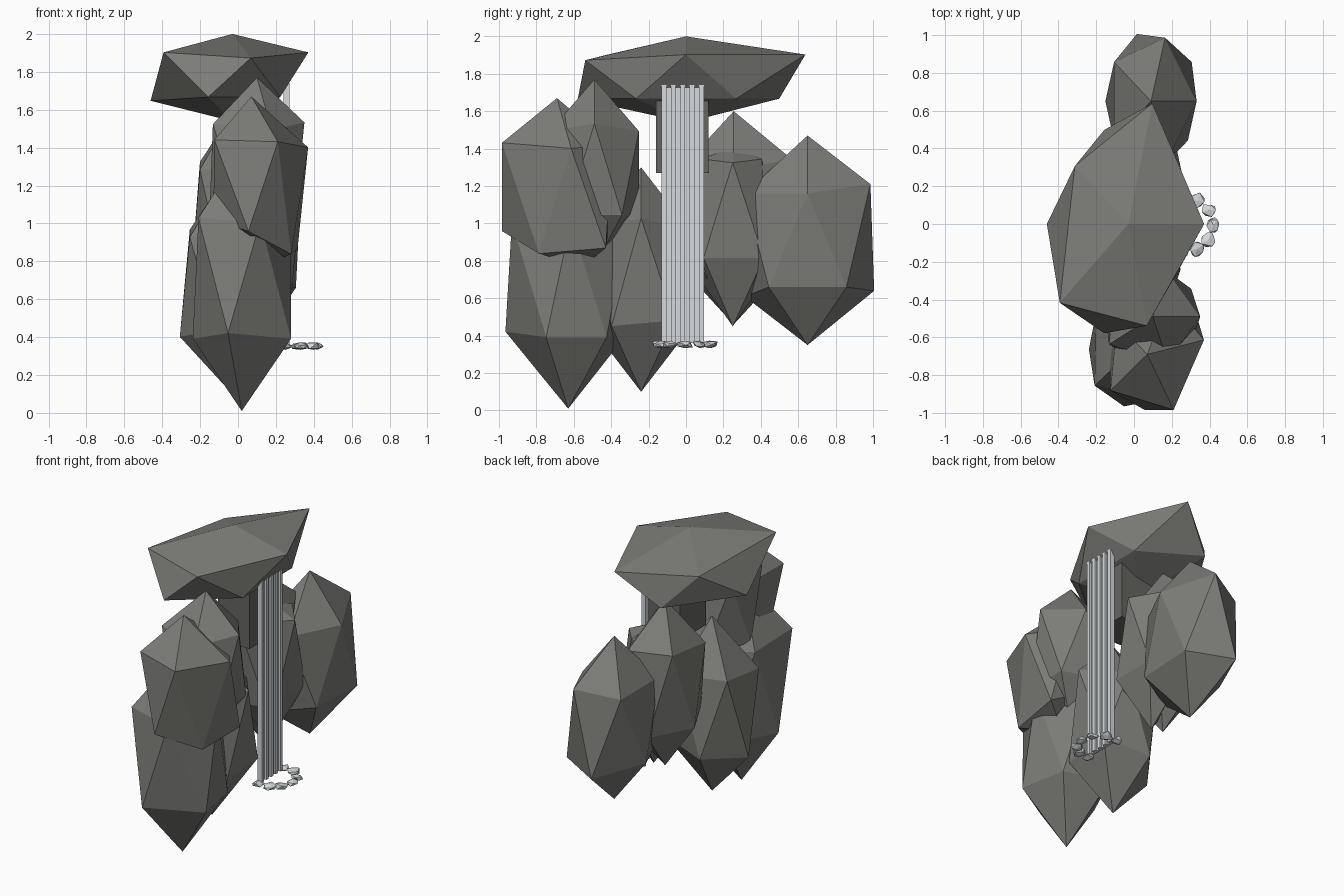
import bpy
import bmesh
from math import cos, sin, radians, sqrt
import random

cube = bpy.data.objects.get("Cube")
if cube:
    bpy.data.objects.remove(cube, do_unlink=True)
random.seed(4)


def material(name, colour):
    mat = bpy.data.materials.new(name)
    mat.use_nodes = True
    rgba = (*colour, 1)
    mat.diffuse_color = rgba
    mat.node_tree.nodes["Principled BSDF"].inputs["Base Color"].default_value = rgba
    return mat


STONE = material("stone_grey", (0.2, 0.2, 0.185))
DARK = material("dark_stone", (0.13, 0.13, 0.12))
WATER = material("pale_water", (0.66, 0.70, 0.73))
PEBBLE = material("pale_pebble", (0.66, 0.69, 0.7))


def finish(name, bm, mat):
    bmesh.ops.recalc_face_normals(bm, faces=bm.faces)
    mesh = bpy.data.meshes.new(name)
    bm.to_mesh(mesh)
    bm.free()
    mesh.materials.append(mat)
    obj = bpy.data.objects.new(name, mesh)
    bpy.context.scene.collection.objects.link(obj)


def rock(name, centre, size, turn=0, mat=STONE, moves={}):
    """Twenty-sided rock: two poles and two rings of five; moves shifts single corners."""
    corners = {"top": (0, 0, 1), "base": (0, 0, -1)}
    ring, level = 2 / sqrt(5), 1 / sqrt(5)
    for k in range(5):
        for key, side, start in (("up", 1, 0), ("low", -1, 36)):
            a = radians(turn + start + 72 * k)
            corners[f"{key}{k}"] = (ring * cos(a), ring * sin(a), side * level)
    bm = bmesh.new()
    for key, p in corners.items():
        shift = moves.get(key, (0, 0, 0))
        bm.verts.new([c + q * s + d for c, q, s, d in zip(centre, p, size, shift)])
    bmesh.ops.convex_hull(bm, input=bm.verts)
    finish(name, bm, mat)


def box(name, low, high, mat):
    bm = bmesh.new()
    bmesh.ops.create_cube(bm, size=1)
    for v in bm.verts:
        v.co = [l + (h - l) * (c + 0.5) for l, h, c in zip(low, high, v.co)]
    finish(name, bm, mat)


# Overhanging cap slab
rock("cap_slab", (-0.03, 0, 1.77), (0.46, 0.68, 0.23), moves={
    "up0": (-0.01, 0, 0.03), "up1": (0, 0.06, 0.03), "up2": (0.05, -0.05, -0.02),
    "up3": (-0.03, -0.06, 0.03), "up4": (-0.03, 0.04, 0),
    "low0": (-0.08, -0.09, 0), "low1": (0, -0.08, 0), "low2": (-0.02, 0, -0.02),
    "low4": (-0.08, 0.09, 0)})

# Front cluster of boulders
rock("lower_front_boulder", (0.02, -0.64, 0.7), (0.29, 0.375, 0.69), 4,
     moves={"low4": (0.04, 0.07, 0), "base": (0, 0.01, 0), "up3": (-0.03, 0, 0.02),
            "low3": (-0.01, 0, 0.03), "up4": (0, 0.02, 0)})
rock("upper_front_boulder", (0.12, -0.69, 1.22), (0.28, 0.34, 0.45), 3,
     moves={"top": (-0.05, 0, 0), "up0": (0, 0.06, -0.02), "up3": (-0.05, 0, 0.02),
            "up4": (0, -0.01, 0.01), "low0": (0, 0.07, -0.15), "low4": (-0.05, 0.07, -0.18),
            "base": (0, 0.14, 0), "low3": (0, 0, -0.06)})
rock("front_peak", (0.1, -0.49, 1.27), (0.28, 0.28, 0.5), 0,
     moves={"up0": (0, 0, 0.04), "up3": (-0.03, 0, 0.03)})

# Middle boulders on each side of the fall
rock("middle_boulder", (-0.03, -0.24, 0.7), (0.31, 0.3, 0.6), 0,
     moves={"low2": (0, 0, -0.03), "up0": (0, 0, 0.06), "up3": (0, -0.03, -0.04),
            "low0": (0, 0.02, 0.05), "low4": (0, 0, 0.02)})
rock("rear_peak", (-0.02, 0.255, 1.03), (0.25, 0.34, 0.57), 0,
     moves={"up1": (0, 0.02, 0.06), "up2": (0, 0, 0.04)})
rock("rear_side_boulder", (0.07, 0.25, 0.93), (0.21, 0.22, 0.48), 0,
     moves={"up0": (0, 0, 0.18), "up1": (0, -0.03, 0.2), "up4": (0, 0.02, 0.2),
            "low0": (0, 0.05, 0.1), "low4": (0, -0.04, 0.1)})

# Back boulder
rock("back_boulder", (0.09, 0.65, 0.91), (0.27, 0.395, 0.56), 0,
     moves={"up1": (0, 0, 0.05), "low1": (0, 0.02, -0.02), "low3": (0, 0, -0.05),
            "low0": (0.02, 0, 0)})

# Block carrying the cap
box("support_block", (-0.04, -0.16, 1.27), (0.2, 0.12, 1.72), DARK)

# Waterfall made of stepped strips
strips = 9
width = 0.225 / strips
for i in range(strips):
    y = -0.13 + i * width
    step = 0.014 * (i % 2)
    box(f"water_strip_{i + 1}", (0.24, y, 0.36), (0.272 - step, y + width, 1.74), WATER)

# Arc of uneven pebbles around the foot of the fall
for i in range(7):
    a = radians(34 * (i - 3))
    r = random.uniform(0.039, 0.046)
    bumps = {f"{key}{k}": [random.uniform(-0.008, 0.008) for _ in range(3)]
             for key in ("up", "low") for k in range(5)}
    rock(f"pool_pebble_{i + 1}", (0.28 + 0.14 * cos(a), -0.005 + 0.14 * sin(a), 0.353),
         (r, r, 0.02), random.uniform(0, 72), PEBBLE, bumps)
